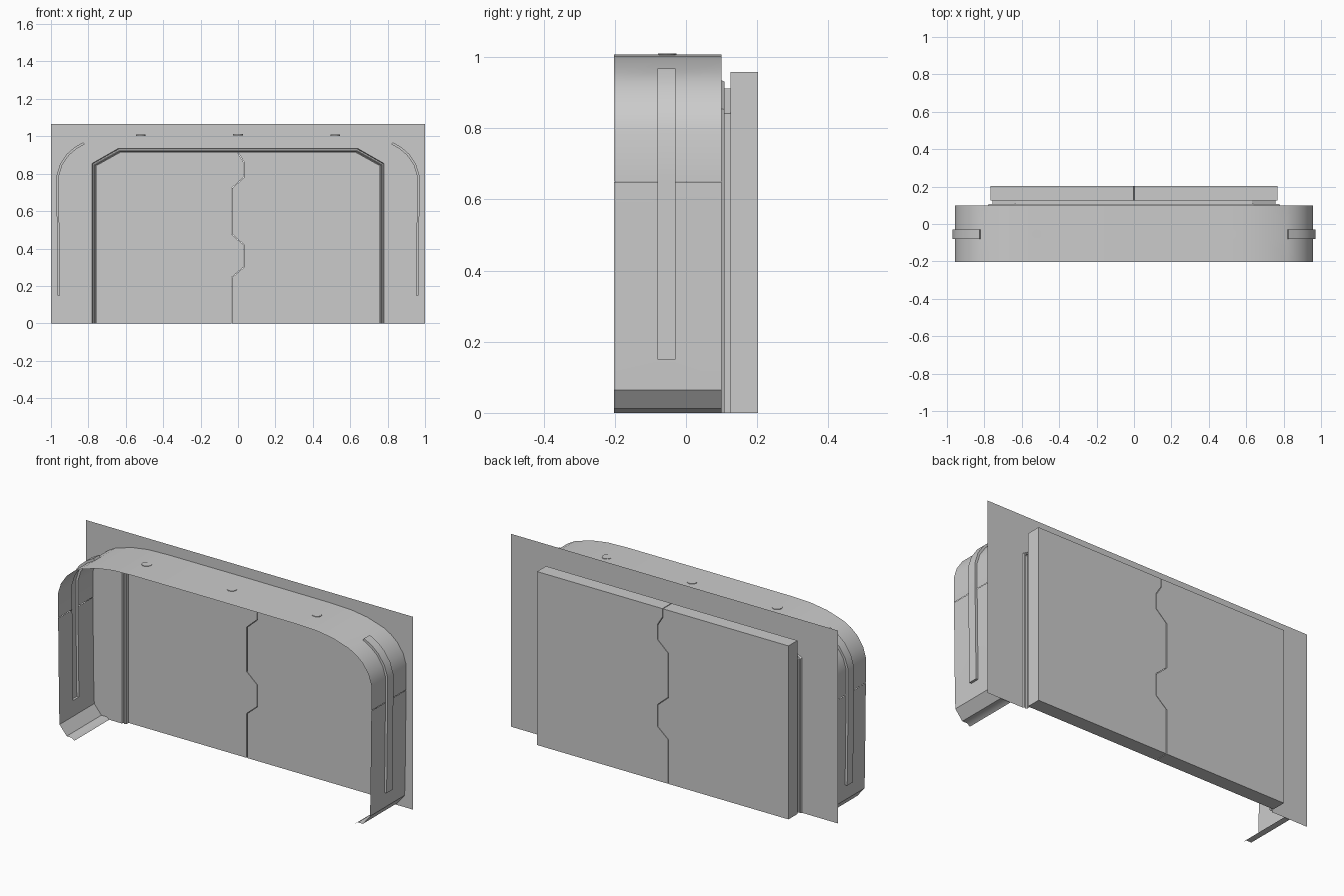
import bpy, bmesh, math
from mathutils import Vector

if "Cube" in bpy.data.objects:
    bpy.data.objects.remove(bpy.data.objects["Cube"])

FRONT, BACK = -0.203, 0.1
S0, S1 = -0.08, -0.03          # y range of the light strips


def make(name, verts, faces, mirror=True, smooth=None):
    me = bpy.data.meshes.new(name)
    me.from_pydata(verts, [], faces)
    bm = bmesh.new()
    bm.from_mesh(me)
    bmesh.ops.recalc_face_normals(bm, faces=bm.faces)
    bm.to_mesh(me)
    bm.free()
    ob = bpy.data.objects.new(name, me)
    bpy.context.collection.objects.link(ob)
    if mirror:
        m = ob.modifiers.new("mirror", 'MIRROR')
        m.merge_threshold = 0.0005
    if smooth:
        bpy.ops.object.select_all(action='DESELECT')
        ob.select_set(True)
        bpy.context.view_layer.objects.active = ob
        bpy.ops.object.shade_smooth_by_angle(angle=math.radians(smooth))
    return ob


def loft(name, rows, skip=lambda i, j: False, caps=False, smooth=None):
    """Skin equal-length rows of points into a sheet, mirrored in x."""
    n = len(rows[0])
    faces = [(i*n + j, i*n + j + 1, (i+1)*n + j + 1, (i+1)*n + j)
             for i in range(len(rows) - 1) for j in range(n - 1) if not skip(i, j)]
    if caps:
        faces += [tuple(range(n)), tuple(range((len(rows)-1)*n, len(rows)*n))]
    return make(name, [p for r in rows for p in r], faces, smooth=smooth)


def prism(name, outline, y0, y1):
    n = len(outline)
    verts = [(x, y, z) for y in (y0, y1) for x, z in outline]
    faces = [tuple(range(n)), tuple(range(n, 2*n))]
    faces += [(i, (i+1) % n, (i+1) % n + n, i + n) for i in range(n)]
    return make(name, verts, faces, mirror=False)


# Thin surround that projects forward from the wall, in two panels per side
foot = [(.857, 0), (.875, .012), (.905, .012), (.948, .065)]
side = [(.951, .15), (.957, .649)]
corner = [(.957, .651), (.957, .79), (.94, .845), (.905, .897), (.866, .931), (.82, .957)]
top = [(.72, .988), (.62, 1.003), (.5, 1.007), (0, 1.008)]
ys = (FRONT, S0, S1, BACK)
rows = lambda pts: [[(x, y, z) for y in ys] for x, z in pts]
loft("lower_surround", rows(foot + side), lambda i, j: j == 1 and i >= len(foot), smooth=35)
loft("upper_surround", rows(corner + top), lambda i, j: j == 1 and i < len(corner) - 1, smooth=35)

# Light strip channels, open to the inside and raised on the outside
path = side + corner[1:]
channel = []
for i, (x, z) in enumerate(path):
    a, b = Vector(path[max(i-1, 0)]), Vector(path[min(i+1, len(path)-1)])
    t = (b - a).normalized()
    ox, oz = x + t.y*.013, z - t.x*.013
    channel.append([(x, S0, z), (ox, S0, oz), (ox, S1, oz), (x, S1, z)])
loft("light_strip", channel, caps=True, smooth=35)

# Back wall sheet with the doorway cut out
half = [(.78, 0), (.78, .855), (.64, .935)]
wall = [(-1, 0), (-1, 1.065), (1, 1.065), (1, 0)] + half + [(-x, z) for x, z in reversed(half)]
make("back_wall", [(x, BACK, z) for x, z in wall], [tuple(range(len(wall)))], mirror=False)


# Grooved door frame and short tunnel to the doors
def frame_row(d, y):
    return [(.78-d, y, 0), (.78-d, y, .855-.6*d), (.64-.45*d, y, .935-d), (0, y, .935-d)]


loft("door_frame", [frame_row(d, y) for d, y in
     ((0, .1), (.004, .108), (.010, .108), (.013, .1), (.019, .108), (.023, .108), (.023, .126))])

# Two door leaves meeting in a zigzag seam
seam = [(-.033, 0), (-.033, .245), (.031, .3), (.031, .42), (-.033, .476), (-.033, .722),
        (.031, .78), (.031, .862), (0, .912), (0, .958)]
for name, s in (("left_door", -1), ("right_door", 1)):
    prism(name, [(x + s*.002, z) for x, z in seam] + [(s*.768, .958), (s*.768, 0)], .125, .203)

# Round ceiling lights set in the top
for x, z in ((-.52, 1.005), (0, 1.007), (.52, 1.005)):
    bpy.ops.mesh.primitive_cylinder_add(vertices=16, radius=.026, depth=.008, location=(x, -.053, z))
    bpy.context.object.name = "ceiling_light"
